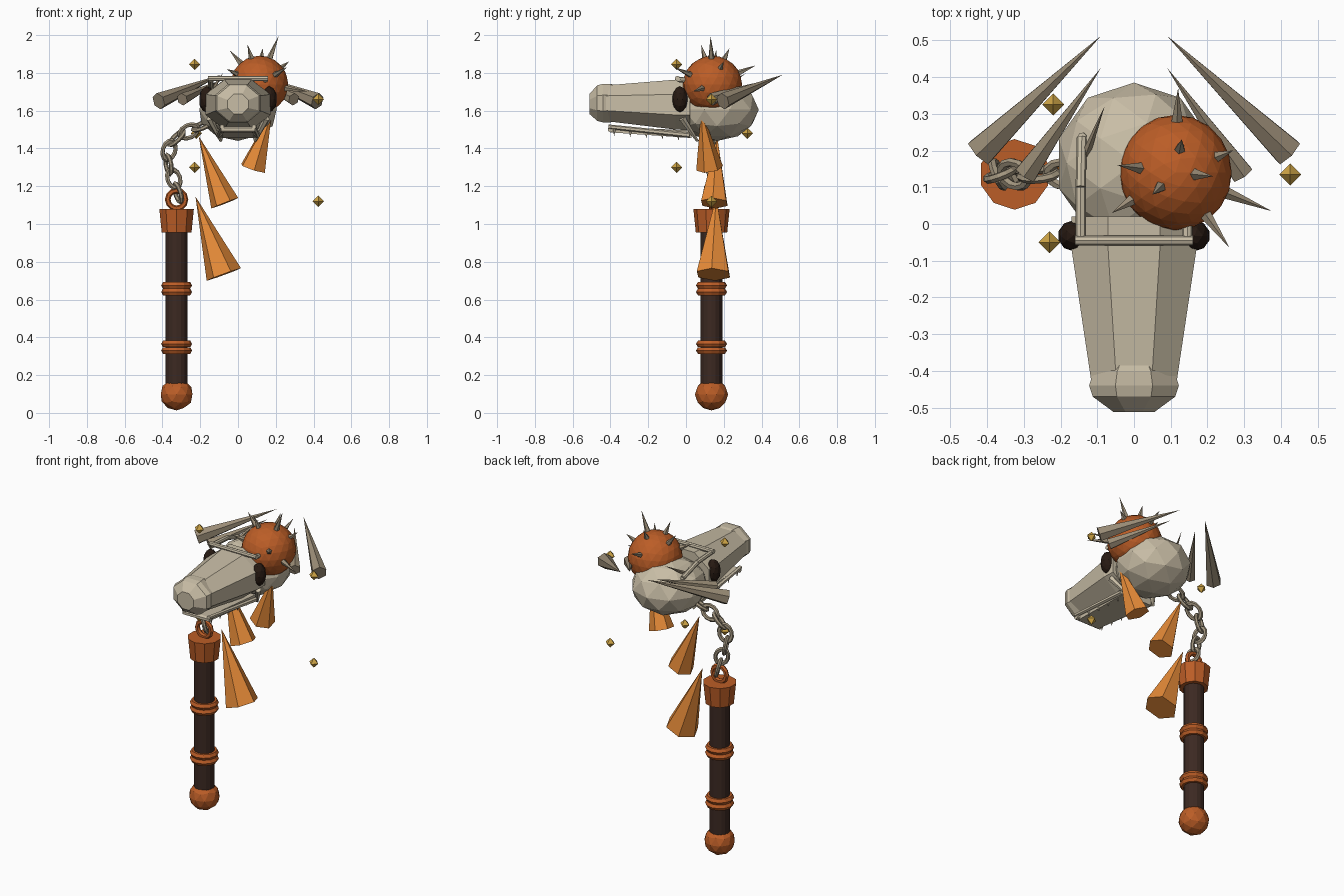
import bpy, bmesh, math
from mathutils import Vector, Matrix

if "Cube" in bpy.data.objects:
    bpy.data.objects.remove(bpy.data.objects["Cube"])

# ---------- materials ----------
def mat(name, r, g, b):
    m = bpy.data.materials.new(name)
    m.diffuse_color = (r, g, b, 1)
    m.use_nodes = True
    m.node_tree.nodes["Principled BSDF"].inputs["Base Color"].default_value = m.diffuse_color
    return m

BONE = mat("bone", .58, .51, .38)
HORN = mat("horn", .32, .26, .18)
IRON = mat("chain_bone", .36, .30, .21)
ORANGE = mat("burnt_orange", .50, .11, .02)
FLAME = mat("bright_orange", .80, .26, .04)
WOOD = mat("dark_wood", .045, .022, .016)
DARK = mat("socket_dark", .02, .01, .006)
GOLD = mat("gold", .62, .37, .06)

# ---------- helpers ----------
def finish(bm, name, m):
    bmesh.ops.recalc_face_normals(bm, faces=bm.faces)
    me = bpy.data.meshes.new(name)
    bm.to_mesh(me)
    bm.free()
    me.materials.append(m)
    ob = bpy.data.objects.new(name, me)
    bpy.context.collection.objects.link(ob)
    return ob

def rod(name, a, b, r1, r2, m, sides=8):
    """Cone or cylinder from point a (radius r1) to point b (radius r2)."""
    a, b = Vector(a), Vector(b)
    d = b - a
    bm = bmesh.new()
    M = Matrix.Translation((a + b) / 2) @ d.to_track_quat('Z', 'Y').to_matrix().to_4x4()
    bmesh.ops.create_cone(bm, cap_ends=True, segments=sides, radius1=r1, radius2=r2,
                          depth=d.length, matrix=M)
    if r2 == 0:
        bmesh.ops.remove_doubles(bm, verts=bm.verts, dist=1e-5)
    return finish(bm, name, m)

def ball(name, c, radii, m, sub=2):
    bm = bmesh.new()
    bmesh.ops.create_icosphere(bm, subdivisions=sub, radius=1,
                               matrix=Matrix.Translation(c) @ Matrix.Diagonal((*radii, 1)))
    return finish(bm, name, m)

def loft(name, sections, m, sides=8):
    """Skin of regular polygons along y; section = (y, half width, half height, centre z)."""
    bm = bmesh.new()
    k = 1 / math.cos(math.pi / sides)
    rings = [[bm.verts.new((w * k * math.cos((i + .5) * math.tau / sides), y,
                            z + h * k * math.sin((i + .5) * math.tau / sides)))
              for i in range(sides)] for y, w, h, z in sections]
    for p, q in zip(rings, rings[1:]):
        for i in range(sides):
            j = (i + 1) % sides
            bm.faces.new((p[i], p[j], q[j], q[i]))
    bm.faces.new(rings[0])
    bm.faces.new(rings[-1])
    return finish(bm, name, m)

def ring(name, c, R, r, m, rot=(0, 0, 0), seg=12, minor=6, stretch=1):
    bpy.ops.mesh.primitive_torus_add(location=c, rotation=rot, major_radius=R, minor_radius=r,
                                     major_segments=seg, minor_segments=minor)
    ob = bpy.context.object
    ob.name = name
    ob.scale.x = stretch
    ob.data.materials.append(m)
    return ob

# ---------- handle ----------
HX, HY = -.325, .135
ball("pommel", (HX, HY, .098), (.088, .088, .085), ORANGE)
rod("shaft", (HX, HY, .14), (HX, HY, 1.0), .058, .058, WOOD, 16)
for z in (.33, .365, .64, .675):
    ring("grip_band", (HX, HY, z), .062, .02, ORANGE)
rod("collar", (HX, HY, .955), (HX, HY, 1.08), .083, .096, ORANGE, 10)
ring("collar_loop", (HX, HY, 1.13), .047, .015, ORANGE, (math.pi / 2, 0, 0))

# ---------- chain ----------
path = [(-.318, 1.165), (-.34, 1.24), (-.368, 1.315), (-.365, 1.39),
        (-.325, 1.455), (-.26, 1.49), (-.19, 1.52)]
for i, (x, z) in enumerate(path):
    p, q = path[max(i - 1, 0)], path[min(i + 1, len(path) - 1)]
    t = Vector((q[0] - p[0], 0, q[1] - p[1])).normalized()
    n = Vector((0, 1, 0)) if i % 2 else t.cross(Vector((0, 1, 0)))
    n = (n * math.cos(.4) + t.cross(n) * math.sin(.4)).normalized()
    M = Matrix((t, n.cross(t), n)).transposed()
    ring("chain_link", (x, HY, z), .036, .012, IRON, M.to_euler(), 12, 6, 1.35)

# ---------- skull ----------
ball("cranium", (0, .165, 1.605), (.215, .22, .165), BONE)
loft("snout", [(.02, .17, .135, 1.632), (-.055, .172, .132, 1.632), (-.45, .113, .092, 1.64)], BONE)
loft("muzzle", [(-.36, .07, .09, 1.64), (-.4, .11, .102, 1.64), (-.44, .122, .102, 1.64),
                (-.47, .112, .094, 1.64), (-.512, .055, .052, 1.635)], BONE)

# jaw: plate, side rails and teeth
loft("jaw_plate", [(.03, .1, .02, 1.475), (-.4, .075, .015, 1.5)], BONE, 4)
rod("jaw_front_bar", (-.09, -.4, 1.5), (.09, -.4, 1.5), .015, .015, BONE, 6)
rod("brow_bar", (-.16, -.045, 1.77), (.16, -.045, 1.77), .014, .014, BONE)

for s in (-1, 1):
    rod("jaw_rail", (s * .085, -.41, 1.515), (s * .105, .02, 1.47), .012, .014, BONE, 6)
    for i in range(5):
        y = -.38 + i * .085
        rod("tooth", (s * .085, y, 1.51 - i * .008), (s * .083, y, 1.465 - i * .006),
            .01, 0, BONE, 5)
    rod("cheek_bone", (s * .15, -.02, 1.56), (s * .09, .06, 1.44), .02, .008, BONE, 6)
    ball("eye_socket", (s * .165, -.032, 1.66), (.042, .042, .07), DARK)
    # raised ridge running back over the skull
    ridge = [(s * .145, -.045, 1.765), (s * .145, .1, 1.755), (s * .142, .235, 1.71)]
    for a, b in zip(ridge, ridge[1:]):
        rod("skull_ridge", a, b, .014, .014, BONE)
    rod("ridge_foot", ridge[-1], (s * .12, .23, 1.66), .014, .014, BONE)
    # swept-back horns
    rod("large_horn", (s * .42, .195, 1.65), (s * .09, .512, 1.79), .045, 0, HORN, 6)
    rod("small_horn", (s * .295, .135, 1.66), (s * .09, .425, 1.76), .034, 0, HORN, 6)

rod("skull_thorn", (-.135, .18, 1.71), (-.08, .32, 1.8), .014, 0, HORN, 5)

# ---------- spiked ball ----------
C = Vector((.113, .14, 1.738))
ball("spiked_ball", C, (.153, .157, .153), ORANGE, 3)
for tip in [(.215, .13, 1.995), (.12, .37, 1.84), (-.045, .16, 1.92), (.375, .035, 1.7),
            (.26, -.065, 1.83), (.05, .08, 1.95), (-.06, .03, 1.82), (.13, .23, 1.93),
            (.27, .2, 1.86)]:
    d = (Vector(tip) - C).normalized()
    rod("ball_spike", C + d * .135, tip, .019, 0, HORN, 5)

# ---------- hanging cones ----------
for tip, base, r in [((-.225, .16, 1.145), (-.075, .145, .733), .097),
                     ((-.208, .165, 1.465), (-.07, .15, 1.11), .077),
                     ((.18, .08, 1.6), (.08, .125, 1.295), .072)]:
    rod("hanging_cone", base, tip, r, 0, FLAME, 6)

# ---------- floating gems ----------
for c in [(-.23, -.05, 1.845), (.425, .135, 1.66), (-.22, .325, 1.48),
          (-.23, -.05, 1.3), (.425, .135, 1.12)]:
    bm = bmesh.new()
    c, r = Vector(c), .03
    for v in [(r, 0, 0), (-r, 0, 0), (0, r, 0), (0, -r, 0), (0, 0, r), (0, 0, -r)]:
        bm.verts.new(c + Vector(v))
    bmesh.ops.convex_hull(bm, input=bm.verts)
    finish(bm, "gem", GOLD)
